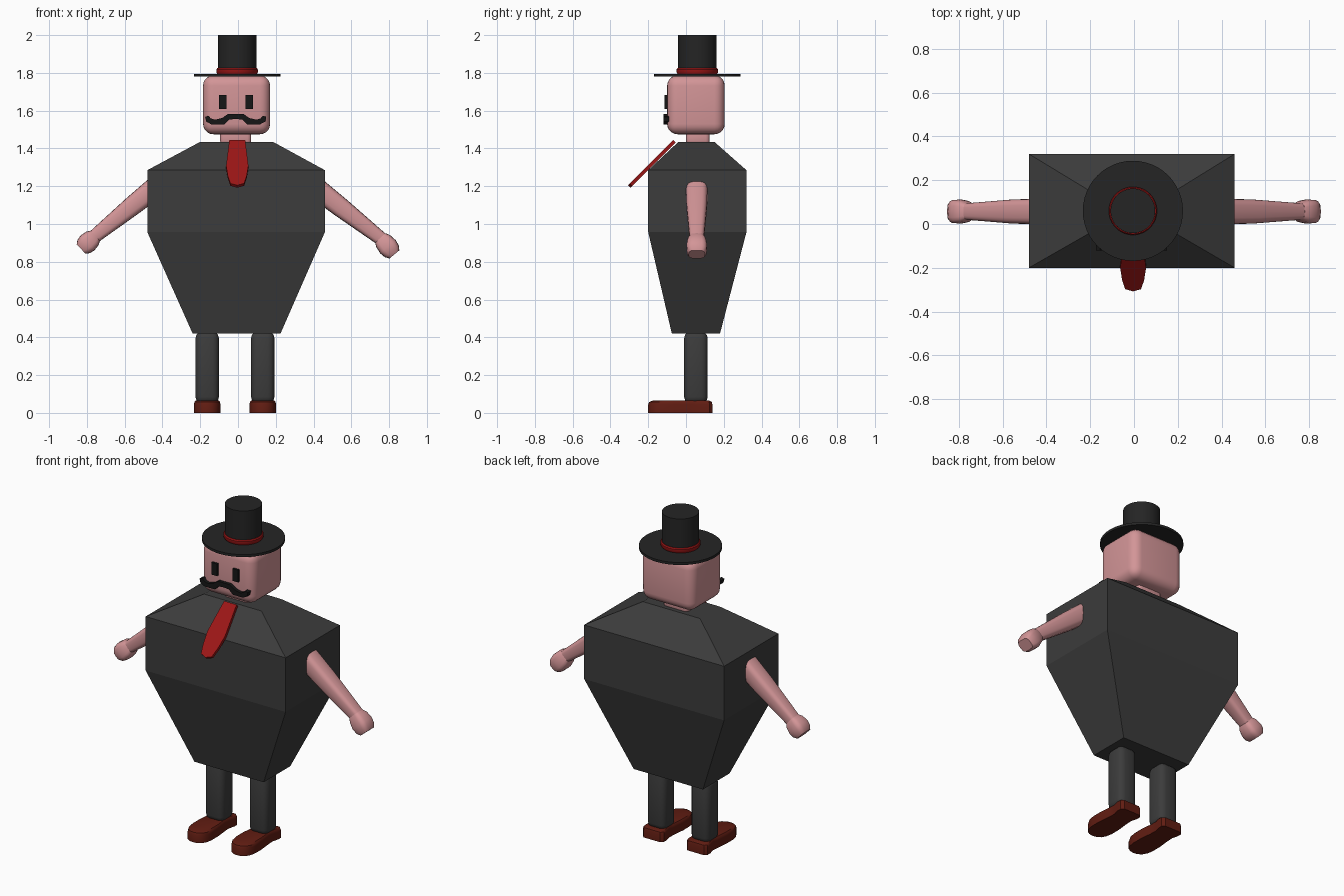
import bpy, bmesh, math
from mathutils import Vector

if "Cube" in bpy.data.objects:
    bpy.data.objects.remove(bpy.data.objects["Cube"])


def material(name, r, g, b):
    m = bpy.data.materials.new(name)
    m.diffuse_color = (r, g, b, 1)
    m.use_nodes = True
    m.node_tree.nodes["Principled BSDF"].inputs["Base Color"].default_value = m.diffuse_color
    return m


CLOTH = material("cloth", 0.045, 0.045, 0.045)
SKIN = material("skin", 0.65, 0.30, 0.31)
RED = material("red", 0.33, 0.008, 0.008)
BLACK = material("black", 0.008, 0.008, 0.008)
HAT = material("hat_felt", 0.018, 0.018, 0.018)
LEATHER = material("leather", 0.12, 0.012, 0.006)


def finish(ob, mat, bevel=0, segments=3, smooth=True):
    ob.data.materials.append(mat)
    bpy.ops.object.select_all(action='DESELECT')
    ob.select_set(True)
    bpy.context.view_layer.objects.active = ob
    if bevel:
        mod = ob.modifiers.new("Bevel", 'BEVEL')
        mod.width, mod.segments = bevel, segments
        mod.limit_method = 'ANGLE'
        mod.angle_limit = math.radians(40)
        bpy.ops.object.modifier_apply(modifier=mod.name)
    if smooth:
        bpy.ops.object.shade_smooth_by_angle(angle=math.radians(35))
    return ob


def loft(name, rings, mat, **kw):
    """Skin a list of equal-length closed rings and cap both ends."""
    bm = bmesh.new()
    vs = [[bm.verts.new(p) for p in ring] for ring in rings]
    n = len(rings[0])
    for a, b in zip(vs, vs[1:]):
        for i in range(n):
            j = (i + 1) % n
            bm.faces.new((a[i], a[j], b[j], b[i]))
    bm.faces.new(vs[0])
    bm.faces.new(vs[-1])
    bmesh.ops.recalc_face_normals(bm, faces=bm.faces)
    me = bpy.data.meshes.new(name)
    bm.to_mesh(me)
    bm.free()
    ob = bpy.data.objects.new(name, me)
    bpy.context.collection.objects.link(ob)
    return finish(ob, mat, **kw)


def rect(x0, x1, y0, y1, z):
    return [(x0, y0, z), (x1, y0, z), (x1, y1, z), (x0, y1, z)]


def box(name, x, y, z, mat, **kw):
    return loft(name, [rect(*x, *y, z[0]), rect(*x, *y, z[1])], mat, **kw)


def mirrored(half):
    """Close a half outline (x >= 0) by mirroring it in x."""
    return half + [(-x, v) for x, v in reversed(half) if x > 0]


def disc(name, profile, mat):
    """Round part about the hat axis from (radius, z) pairs."""
    rings = [[(-0.005 + r * math.cos(i * math.tau / 48),
               0.06 + r * math.sin(i * math.tau / 48), z) for i in range(48)]
             for r, z in profile]
    return loft(name, rings, mat)


# torso
loft("torso", [rect(-0.24, 0.225, -0.075, 0.18, 0.42),
               rect(-0.48, 0.46, -0.20, 0.32, 0.957),
               rect(-0.48, 0.46, -0.20, 0.32, 1.285),
               rect(-0.20, 0.185, -0.04, 0.15, 1.435)], CLOTH, smooth=False)

# legs and shoes
sole = mirrored([(0, -0.2), (0.025, -0.196), (0.048, -0.182), (0.063, -0.155),
                 (0.07, -0.12), (0.07, -0.06), (0.062, 0.02), (0.06, 0.06),
                 (0.07, 0.10), (0.07, 0.125), (0.055, 0.14)])
for side, cx in (("left", 0.131), ("right", -0.163)):
    ob = box(side + "_leg", (cx - 0.062, cx + 0.062), (-0.01, 0.115), (0.05, 0.43), CLOTH,
             bevel=0.035)
    loft(side + "_shoe", [[(cx + x * s, y * s, z) for x, y in sole]
                          for z, s in ((0, 1), (0.045, 1), (0.058, 0.97), (0.065, 0.88))],
         LEATHER)

# arms and hands: rounded-square sections along a sloping line
def limb(name, a, b, sections):
    a, b = Vector(a), Vector(b)
    d = (b - a).normalized()
    side, up = Vector((0, 1, 0)), d.cross(Vector((0, 1, 0)))
    rings = []
    for t, w, h in sections:
        ring = []
        for i in range(20):
            c, s = math.cos(i * math.tau / 20), math.sin(i * math.tau / 20)
            u = math.copysign(abs(c) ** 0.6, c) * w
            v = math.copysign(abs(s) ** 0.6, s) * h
            ring.append(a.lerp(b, t) + side * u + up * v)
        rings.append(ring)
    return loft(name, rings, SKIN)


for side, shoulder, wrist, tip in (
        ("left", (0.40, 0.057, 1.20), (0.76, 0.057, 0.92), (0.828, 0.057, 0.839)),
        ("right", (-0.42, 0.057, 1.208), (-0.762, 0.057, 0.932), (-0.831, 0.057, 0.868))):
    limb(side + "_arm", shoulder, wrist,
         [(0, 0.059, 0.058), (0.4, 0.055, 0.052), (1, 0.038, 0.036)])
    limb(side + "_hand", wrist, tip,
         [(-0.1, 0.038, 0.036), (0.12, 0.049, 0.048), (0.5, 0.055, 0.054),
          (0.8, 0.053, 0.048), (1, 0.043, 0.034)])

# neck and head
box("neck", (-0.095, 0.07), (0, 0.125), (1.42, 1.50), SKIN, bevel=0.02)
box("head", (-0.185, 0.17), (-0.10, 0.205), (1.475, 1.787), SKIN, bevel=0.055, segments=5)

# face
for side, cx in (("left", 0.06), ("right", -0.081)):
    box(side + "_eye", (cx - 0.019, cx + 0.019), (-0.113, -0.08), (1.608, 1.682), BLACK)
stache = mirrored([(0, 1.583), (0.04, 1.583), (0.072, 1.561), (0.11, 1.552), (0.133, 1.56),
                   (0.143, 1.573), (0.162, 1.567), (0.156, 1.542), (0.13, 1.528),
                   (0.06, 1.528), (0.035, 1.553), (0, 1.556)])
# the outline starts and ends on the centre line, so it closes cleanly
loft("moustache", [[(x - 0.012, y, z) for x, z in stache] for y in (-0.12, -0.09)], BLACK)

# tie lying along the chest slope
tie = mirrored([(0.042, 1.44), (0.059, 1.305), (0.05, 1.25), (0.036, 1.21), (0, 1.2)])
loft("tie", [[(x - 0.004, z - 1.503 - o, z + o) for x, z in tie] for o in (-0.008, 0.005)],
     RED, smooth=False)

# top hat
disc("hat_brim", [(0.229, 1.78), (0.229, 1.795)], HAT)
disc("hat_crown", [(0.102, 1.79), (0.102, 2.0)], HAT)
disc("hat_band", [(0.105, 1.795), (0.11, 1.803), (0.11, 1.818), (0.105, 1.825)], RED)
